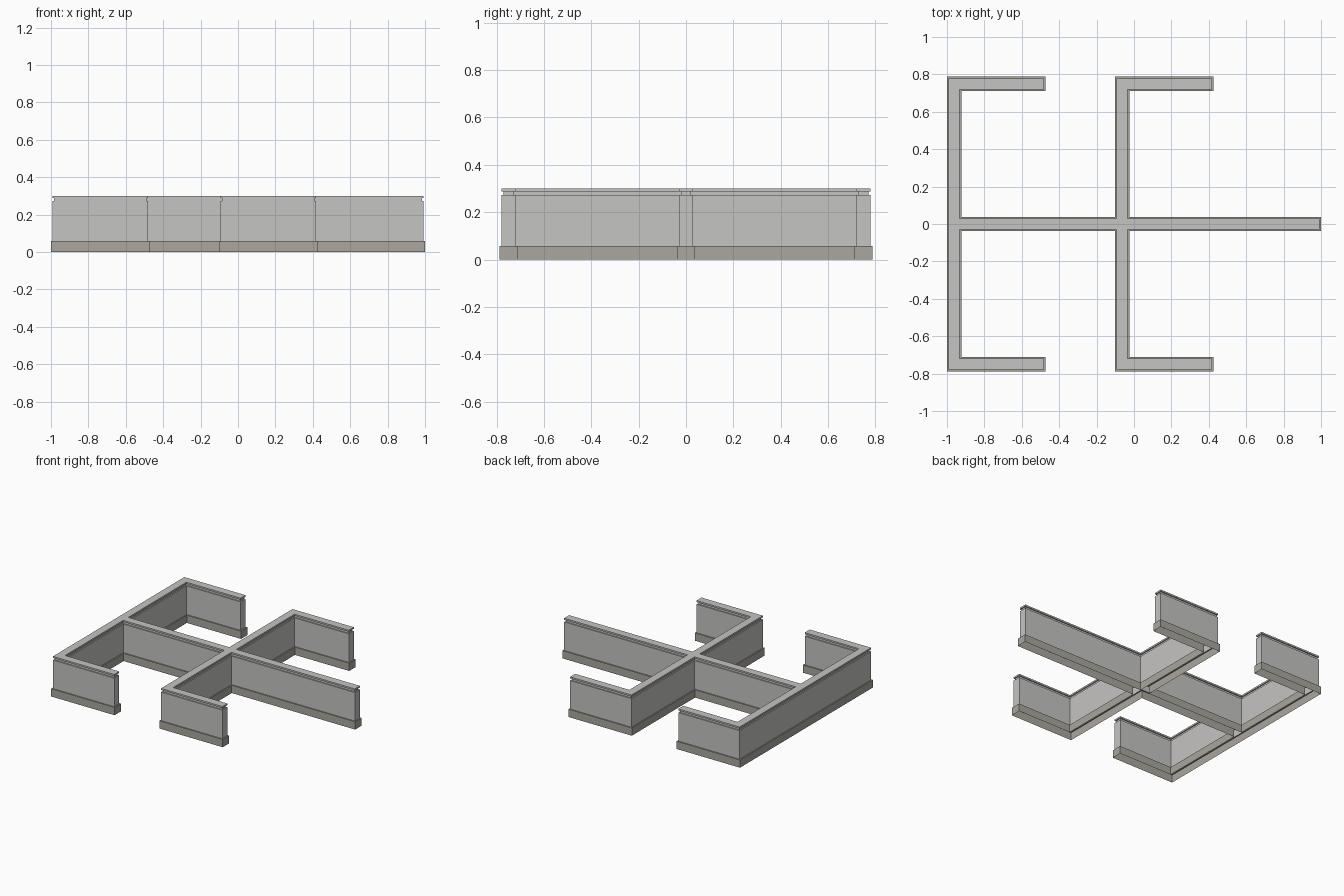
import bpy, bmesh

if "Cube" in bpy.data.objects:
    bpy.data.objects.remove(bpy.data.objects["Cube"])


def material(name, color):
    m = bpy.data.materials.new(name)
    m.diffuse_color = (*color, 1)
    m.use_nodes = True
    m.node_tree.nodes["Principled BSDF"].inputs["Base Color"].default_value = m.diffuse_color
    return m


def outline(i):
    """Counter-clockwise wall plan, shrunk inwards by i, mirrored over y = 0."""
    h = 0.0385 - i                       # half thickness of the spine
    a0, a1 = 0.711 + i, 0.788 - i        # arms, inner and outer side
    half = [(1 - i, h)]
    for left, end in ((-0.102, 0.425), (-1.0, -0.473)):
        x0, x1, e = left + i, left + 0.077 - i, end - i
        half += [(x1, h), (x1, a0), (e, a0), (e, a1), (x0, a1)]
        if left > -1:
            half.append((x0, h))
    return half + [(x, -y) for x, y in reversed(half)]


def sweep(name, profile, mat, capped=False):
    """Skin the plan through (inset, height) steps."""
    bm = bmesh.new()
    rings = [[bm.verts.new((x, y, z)) for x, y in outline(i)] for i, z in profile]
    n = len(rings[0])
    for a, b in zip(rings, rings[1:]):
        for j in range(n):
            k = (j + 1) % n
            bm.faces.new((a[j], a[k], b[k], b[j]))
    if capped:
        bm.faces.new(rings[-1])
    me = bpy.data.meshes.new(name)
    bm.to_mesh(me)
    bm.free()
    me.materials.append(mat)
    ob = bpy.data.objects.new(name, me)
    bpy.context.collection.objects.link(ob)
    return ob


wall_mat = material("wall_grey", (0.56, 0.555, 0.54))
base_mat = material("skirting_grey", (0.40, 0.385, 0.345))

# skirting with its top ledge, open underneath
sweep("skirting", [(0, 0), (0, 0.058), (0.009, 0.058)], base_mat)

# partition walls with a shadow groove below the top rail
sweep("partition_walls", [(0.009, 0.058), (0.009, 0.272), (0.017, 0.272),
                          (0.017, 0.288), (0.009, 0.288), (0.009, 0.30)],
      wall_mat, capped=True)
